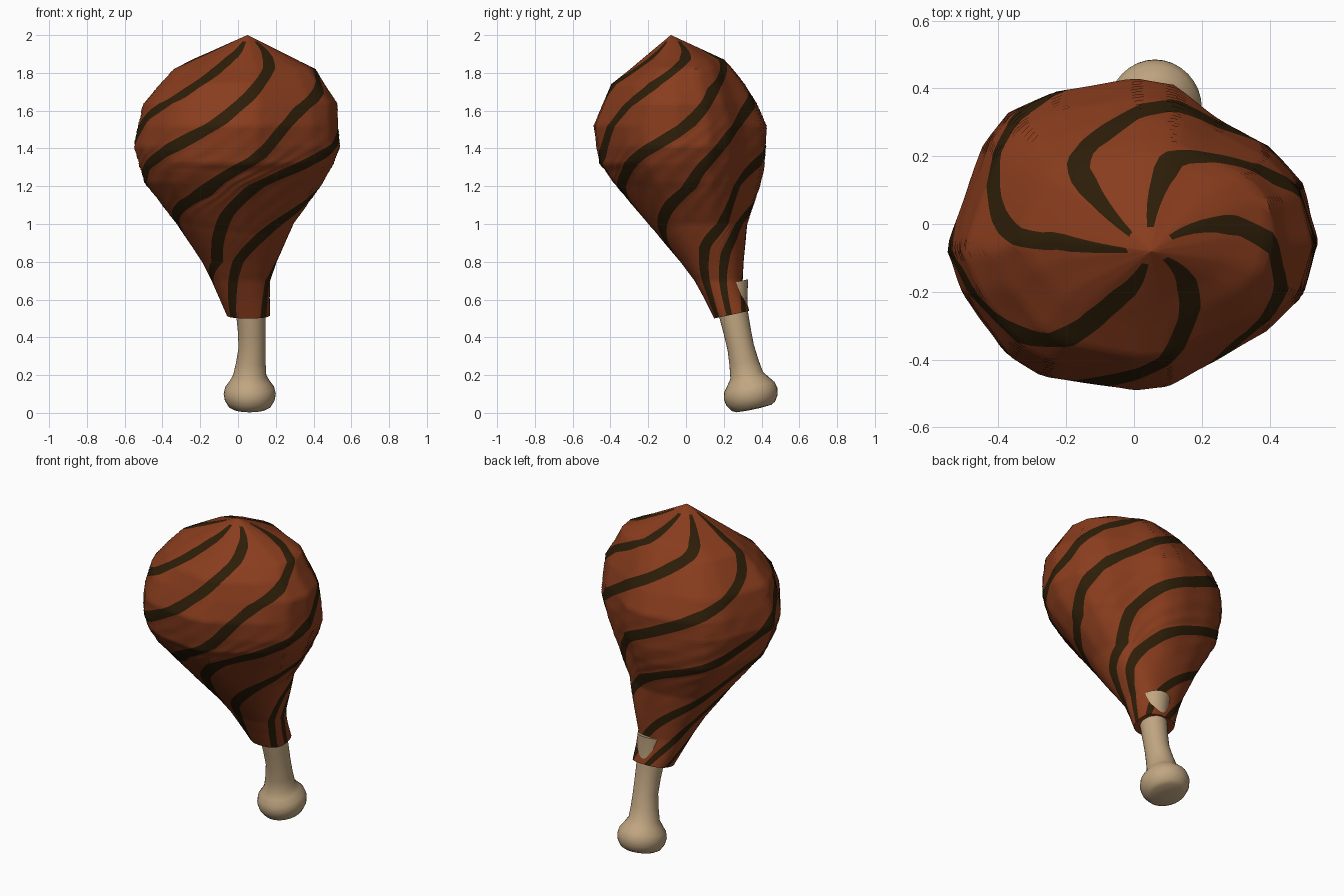
import bpy, bmesh, math
from mathutils import Vector

if "Cube" in bpy.data.objects:
    bpy.data.objects.remove(bpy.data.objects["Cube"])


def material(name, rgb):
    m = bpy.data.materials.new(name)
    m.diffuse_color = (*rgb, 1)
    m.use_nodes = True
    m.node_tree.nodes["Principled BSDF"].inputs["Base Color"].default_value = m.diffuse_color
    return m


MEAT = material("roast_brown", (0.25, 0.046, 0.0125))
CHAR = material("grill_char", (0.026, 0.0125, 0.0025))
BONE = material("bone_cream", (0.53, 0.38, 0.22))


def interp(table, z):
    """Piecewise linear lookup in rows sorted by falling first value."""
    for a, b in zip(table, table[1:]):
        if z >= b[0]:
            f = (a[0] - z) / (a[0] - b[0])
            return [p + (q - p) * f for p, q in zip(a[1:], b[1:])]
    return list(table[-1][1:])


def loft(name, rings, mats, rule, sharp):
    """Skin closed rings; rule(row, column) gives the material slot."""
    bm = bmesh.new()
    rows = [[bm.verts.new(p) for p in r] for r in rings]
    n = len(rows[0])
    for i in range(len(rows) - 1):
        for j in range(n):
            k = (j + 1) % n
            f = bm.faces.new((rows[i][j], rows[i][k], rows[i + 1][k], rows[i + 1][j]))
            f.material_index = rule(i, j)
    bm.faces.new(rows[0])
    bm.faces.new(rows[-1])
    bmesh.ops.recalc_face_normals(bm, faces=bm.faces)
    me = bpy.data.meshes.new(name)
    bm.to_mesh(me)
    bm.free()
    ob = bpy.data.objects.new(name, me)
    for m in mats:
        me.materials.append(m)
    bpy.context.collection.objects.link(ob)
    bpy.ops.object.select_all(action='DESELECT')
    ob.select_set(True)
    bpy.context.view_layer.objects.active = ob
    bpy.ops.object.shade_smooth_by_angle(angle=math.radians(sharp))
    return ob


# Meat: height, then x and y limits of each section
PROFILE = [
    (2.0, .049, .051, -.081, -.079), (1.87, -.25, .31, -.24, .20),
    (1.82, -.35, .41, -.30, .245), (1.74, -.42, .46, -.40, .31),
    (1.64, -.50, .53, -.44, .375), (1.52, -.53, .535, -.49, .43),
    (1.41, -.55, .545, -.475, .425), (1.32, -.525, .51, -.46, .42),
    (1.22, -.495, .455, -.385, .40), (1.0, -.325, .295, -.20, .325),
    (.8, -.19, .205, -.03, .305), (.7, -.14, .17, .045, .30),
    (.6, -.10, .168, .10, .313), (.5, -.06, .17, .15, .335)]

# Outline of the widest section, seen from above
OUTLINE = [(.545, -.06), (.5, -.22), (.4, -.315), (.25, -.4), (.1, -.48), (0, -.49),
           (-.28, -.45), (-.38, -.39), (-.5, -.22), (-.55, -.08), (-.49, .1),
           (-.44, .24), (-.37, .33), (-.24, .39), (0, .43), (.12, .41),
           (.25, .31), (.4, .23), (.5, .12)]
POLY = [(x / .547, (y + .03) / .46) for x, y in OUTLINE]


def outline_radius(a):
    """Distance from the centre to the outline polygon along angle a."""
    d = (math.cos(a), math.sin(a))
    for p, q in zip(POLY, POLY[1:] + POLY[:1]):
        e = (q[0] - p[0], q[1] - p[1])
        det = d[0] * e[1] - d[1] * e[0]
        if abs(det) < 1e-9:
            continue
        r = (p[0] * e[1] - p[1] * e[0]) / det
        s = (p[0] * d[1] - p[1] * d[0]) / det
        if r > 0 and -1e-6 <= s <= 1 + 1e-6:
            return r
    return 1


def neck_radius(a):
    return (abs(math.cos(a)) ** 2.6 + abs(math.sin(a)) ** 2.6) ** (-1 / 2.6)


# Char stripes: height and angle along each spiral
STRIPES = [
    [(2, 196), (1.85, 187), (1.7, 165), (1.5, 115), (1.34, 76), (1.2, 50), (1.0, 30),
     (.88, -2), (.7, -30), (.5, -50)],
    [(2, 145), (1.87, 132), (1.8, 112), (1.69, 86), (1.5, 43), (1.27, 10), (1.19, 0),
     (.95, -58), (.8, -92), (.5, -130)],
    [(2, 92), (1.85, 70), (1.72, 33), (1.52, 4), (1.45, -10), (1.3, -46), (1.2, -75),
     (1.05, -97), (.8, -124), (.7, -162), (.5, -200)],
    [(2, 35), (1.88, 6), (1.8, -10), (1.72, -24), (1.62, -47), (1.5, -62), (1.35, -78),
     (1.15, -115), (1.02, -163), (.9, -185), (.75, -215), (.5, -260)],
    [(2, -40), (1.93, -50), (1.82, -68), (1.66, -87), (1.53, -103), (1.4, -128),
     (1.29, -162), (1.1, -192), (.98, -216), (.8, -262), (.7, -290), (.5, -320)],
    [(2, -98), (1.92, -102), (1.8, -114), (1.66, -134), (1.56, -160), (1.38, -183),
     (1.25, -222), (1.1, -275), (.97, -308), (.85, -332), (.7, -350), (.5, -368)]]
GAP = 15
CHARRED = ([True] * 3 + [False] * GAP) * 6


def mean_radius(z):
    x0, x1, y0, y1 = interp(PROFILE, z)
    return (x1 - x0 + y1 - y0) / 4


def half_angle(s, z):
    """Half the angular width that keeps a stripe evenly thick."""
    hi, lo = min(2, z + .07), max(.5, z - .07)
    r = max(.05, mean_radius(z))
    run = math.hypot(hi - lo, mean_radius(hi) - mean_radius(lo))
    turn = math.radians(interp(s, hi)[0] - interp(s, lo)[0]) * r
    width = .032 + .03 * min(1, max(0, (z - .5) / .5))
    h = math.degrees(width / 2 / r * math.hypot(1, turn / run))
    return min(h, 10.5 if z < 1.9 else 8)


def column_angles(z):
    """Angles of the face columns, which follow the stripes."""
    t = [interp(s, z)[0] for s in STRIPES]
    h = [half_angle(s, z) for s in STRIPES]
    out = []
    for i in range(6):
        nxt = t[i + 1] + h[i + 1] if i < 5 else t[0] - 360 + h[0]
        low = t[i] - h[i]
        out += [t[i] + h[i] - 2 * h[i] * k / 3 for k in range(3)]
        out += [low + (nxt - low) * k / GAP for k in range(GAP)]
    return out


heights = []
for a, b in zip(PROFILE, PROFILE[1:]):
    steps = max(3, round((a[0] - b[0]) / .016))
    heights += [a[0] + (b[0] - a[0]) * k / steps for k in range(steps)]
heights.append(.5)

rings = []
for z in heights:
    x0, x1, y0, y1 = interp(PROFILE, z)
    blend = min(1, max(0, (1.2 - z) / .4))
    mid = max(0, 1 - abs(z - 1.2) / .45)
    crown = min(1, max(0, (z - 1.64) / .18))
    ring = []
    for j, c in enumerate(column_angles(z)):
        a = math.radians(c)
        r = outline_radius(a) * (1 - blend) + neck_radius(a) * blend
        # crown leans to the back right
        r *= 1 + .09 * crown * math.cos(a - math.pi / 4) ** 5
        # fine skin ridges and two cross creases
        r *= 1 + .004 * mid * math.sin(math.tau * j / 6)
        for crease in (1.31, 0.98):
            w = z - crease - .03 * math.sin(a * 2 + crease)
            r -= .012 * math.exp(-(w / .018) ** 2) * max(0, math.sin(-a))
        u, v = r * math.cos(a), r * math.sin(a)
        tilt = .02 * (1 + v) * max(0, 1 - (z - .5) / .2)
        ring.append(((x0 + x1) / 2 + u * (x1 - x0) / 2,
                     (y0 + y1) / 2 + v * (y1 - y0) / 2, z + tilt))
    rings.append(ring)

loft("drumstick_meat", rings, [MEAT, CHAR],
     lambda i, j: 1 if CHARRED[j] and heights[i] < 1.97 else 0, 35)

# Bone: distance along tilted axis, radius, x shift, y shift
SHAPE = [(-.004, .03, 0, 0), (0, .09, 0, 0), (.012, .112, 0, 0), (.045, .132, 0, 0),
         (.08, .138, 0, 0), (.115, .130, 0, 0), (.145, .108, 0, 0), (.18, .088, 0, 0),
         (.25, .078, .006, 0), (.33, .071, .012, 0), (.42, .073, .01, 0), (.5, .077, .006, 0),
         (.58, .083, 0, .006), (.68, .091, -.008, .024)]
axis = Vector((0, -.21, .978))
side = Vector((0, .978, .21))
base = Vector((.062, .359, .023))
bone = []
for t, r, dx, dy in SHAPE:
    c = base + axis * t + Vector((dx, dy, 0))
    deep = 1.05 if t < .16 else 1
    bone.append([c + Vector((r * math.cos(a), 0, 0)) + side * (r * deep * math.sin(a))
                 for a in (math.tau * k / 32 for k in range(32))])
loft("leg_bone", bone, [BONE], lambda i, j: 0, 80)
